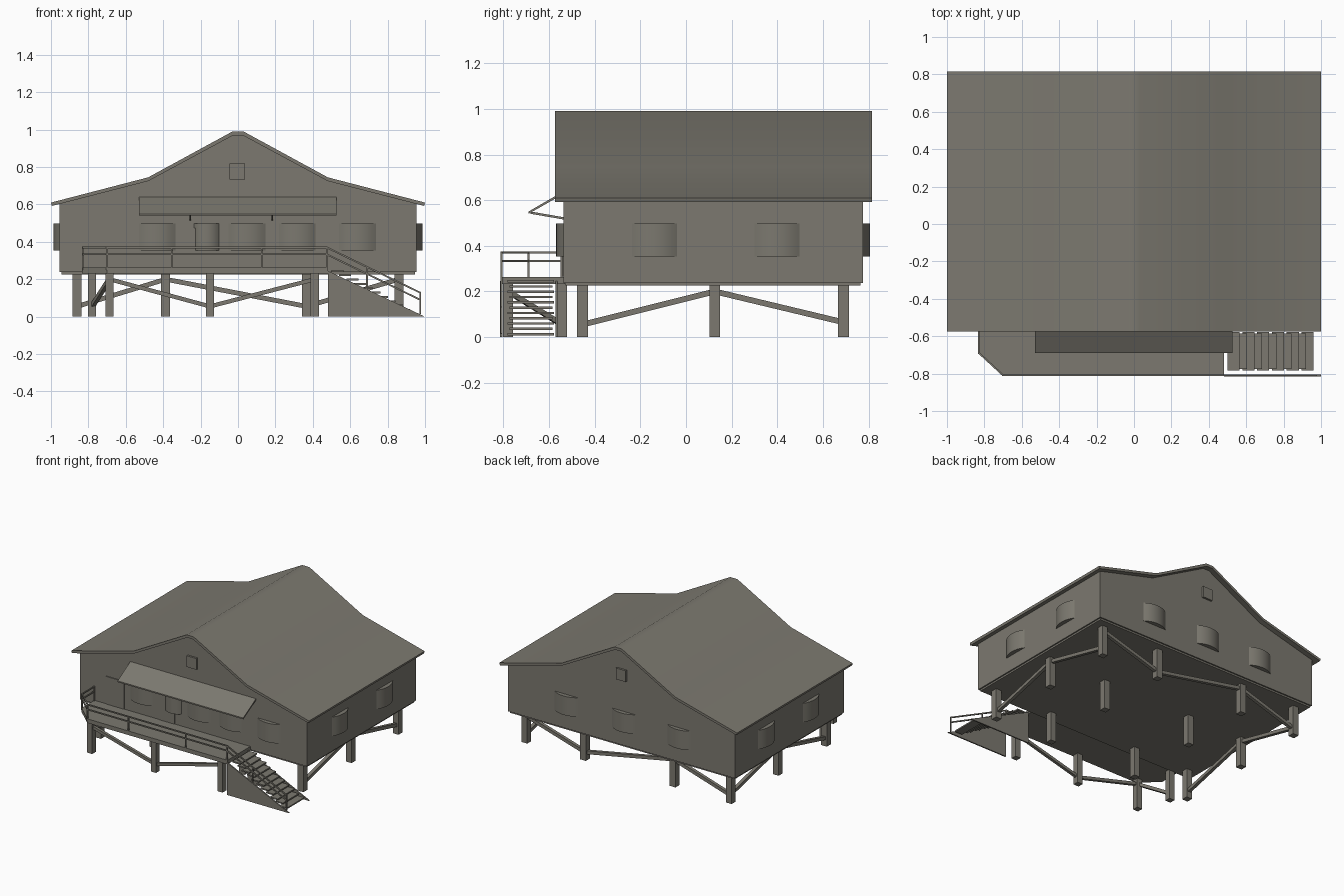
import bpy, bmesh, math
from mathutils import Vector, Matrix

if "Cube" in bpy.data.objects:
    bpy.data.objects.remove(bpy.data.objects["Cube"])

grey = bpy.data.materials.new("weathered_grey")
grey.diffuse_color = (0.20, 0.19, 0.16, 1)
grey.use_nodes = True
grey.node_tree.nodes["Principled BSDF"].inputs["Base Color"].default_value = grey.diffuse_color


def finish(name, bm, smooth=False):
    bmesh.ops.recalc_face_normals(bm, faces=bm.faces)
    me = bpy.data.meshes.new(name)
    bm.to_mesh(me)
    bm.free()
    me.materials.append(grey)
    ob = bpy.data.objects.new(name, me)
    bpy.context.collection.objects.link(ob)
    if smooth:
        bpy.ops.object.select_all(action='DESELECT')
        ob.select_set(True)
        bpy.context.view_layer.objects.active = ob
        bpy.ops.object.shade_smooth_by_angle(angle=math.radians(32))
    return ob


def prism(name, pts, axis, a, b, smooth=False):
    """Extrude a 2D outline from a to b along the x, y or z axis."""
    place = {'x': lambda p, t: (t, p[0], p[1]),
             'y': lambda p, t: (p[0], t, p[1]),
             'z': lambda p, t: (p[0], p[1], t)}[axis]
    bm = bmesh.new()
    lo = [bm.verts.new(place(p, a)) for p in pts]
    hi = [bm.verts.new(place(p, b)) for p in pts]
    bm.faces.new(lo)
    bm.faces.new(hi)
    n = len(pts)
    for i in range(n):
        j = (i + 1) % n
        bm.faces.new((lo[i], lo[j], hi[j], hi[i]))
    return finish(name, bm, smooth)


def box(name, x0, x1, y0, y1, z0, z1):
    return prism(name, [(x0, y0), (x1, y0), (x1, y1), (x0, y1)], 'z', z0, z1)


def beams(name, pairs, w):
    """Square bars between pairs of points, joined in one object."""
    bm = bmesh.new()
    for p, q in pairs:
        p, q = Vector(p), Vector(q)
        d = q - p
        rot = d.to_track_quat('Z', 'Y').to_matrix().to_4x4()
        m = Matrix.Translation((p + q) / 2) @ rot @ Matrix.Diagonal((w, w, d.length, 1))
        bmesh.ops.create_cube(bm, size=1, matrix=m)
    return finish(name, bm)


def chain(pts):
    return list(zip(pts, pts[1:]))


# Roof: flared gable shell
top = [(-1, .61), (-.48, .745), (-.03, .99), (.03, .99), (.48, .745), (1, .61)]
under = [(-.995, .592), (-.48, .725), (-.025, .97), (.025, .97), (.48, .725), (.995, .592)]
prism("roof", top + under[::-1], 'y', -.575, .815, True)

# House body and floor slab
prism("walls", [(-.955, .238), (.955, .238), (.955, .605), (.48, .728),
                (.025, .973), (-.025, .973), (-.48, .728), (-.955, .605)], 'y', -.537, .775)
box("floor_slab", -.945, .945, -.527, .765, .225, .238)


# Bow windows, curved in plan
def bow(name, cx, cy, turn, width=.197, depth=.032):
    h = width / 2
    r = (h * h + depth * depth) / (2 * depth)
    half = math.asin(h / r)
    pts = []
    for i in range(9):
        t = -half + 2 * half * i / 8
        u, v = r * math.sin(t), -(r * math.cos(t) - r + depth)
        pts.append((u, v))
    pts = [(h, .004)] + [(-h, .004)] + pts
    c, s = math.cos(turn), math.sin(turn)
    prism(name, [(cx + u * c - v * s, cy + u * s + v * c) for u, v in pts],
          'z', .353, .497, True)


for x in (-.432, .049, .317, .638):
    bow("front_window", x, -.537, 0)
bow("front_small_window", -.168, -.537, 0, .135)
for x in (.465, -.018, -.485):
    bow("back_window", x, .775, math.pi)
for y in (-.138, .398):
    bow("right_window", .955, y, math.pi / 2)
    bow("left_window", -.955, y, -math.pi / 2)

# Doors and gable vents
for x0, x1 in ((-.73, -.58), (-.28, -.155)):
    box("door", x0, x1, -.544, -.53, .265, .475)
box("front_gable_window", -.045, .037, -.552, -.53, .733, .818)
box("back_gable_window", -.045, .037, .77, .79, .733, .818)

# Awning with its two arms
prism("awning", [(-.69, .540), (-.69, .550), (-.535, .640), (-.535, .628)], 'x', -.53, .527)
beams("awning_arms", [((x, -.68, .545), (x, -.535, .52)) for x in (-.255, .183)], .01)

# Stilts under house and deck
W = .048
for x in (-.86, -.387, .367, .86):
    for y in (-.453, .126, .69):
        box("house_stilt", x - W / 2, x + W / 2, y - W / 2, y + W / 2, 0, .228)
deck_stilts = [(-.78, -.543), (-.687, -.78), (-.15, -.78), (.41, -.78)]
for x, y in deck_stilts:
    box("deck_stilt", x - .022, x + .022, y - .022, y + .022, 0, .24)

# Zigzag braces between the stilts
LO, HI = .055, .2
beams("back_braces", chain([(-.86, .69, LO), (-.387, .69, HI), (.367, .69, LO), (.86, .69, HI)]), .025)
for s in (-1, 1):
    beams("side_braces", chain([(s * .86, -.453, LO), (s * .86, .126, HI), (s * .86, .69, LO + .01)]), .025)
beams("deck_braces", chain([(x, y, z) for (x, y), z in zip(deck_stilts, (LO, HI, LO, HI))]), .022)

# Deck with chamfered corner
prism("deck", [(-.833, -.53), (-.833, -.69), (-.70, -.813), (.48, -.813), (.48, -.53)],
      'z', .232, .263)

# Deck and stair railing
path = [(-.829, -.545), (-.829, -.69), (-.70, -.809), (.475, -.809)]
rails = []
for z, end in ((.370, .128), (.333, .09)):
    rails += chain([(x, y, z) for x, y in path] + [(.975, -.809, end)])
for x, y in path + [(-.355, -.809), (.127, -.809)]:
    rails.append(((x, y, .25), (x, y, .374)))
rails += [((.69, -.809, .13), (.69, -.809, .268)), ((.975, -.809, .015), (.975, -.809, .132))]
beams("railing", rails, .009)

# Stair side panels and treads
tri = [(.48, 0), (1, 0), (.48, .245)]
prism("front_stair_panel", tri, 'y', -.815, -.805)
prism("back_stair_panel", tri, 'y', -.572, -.562)
for i in range(11):
    x, z = .50 + i * .0395, .25 - i * .0232
    inset = .008 * (i % 2)
    box("stair_tread", x, x + .065, -.782 + inset, -.578 - inset, z - .01, z)
